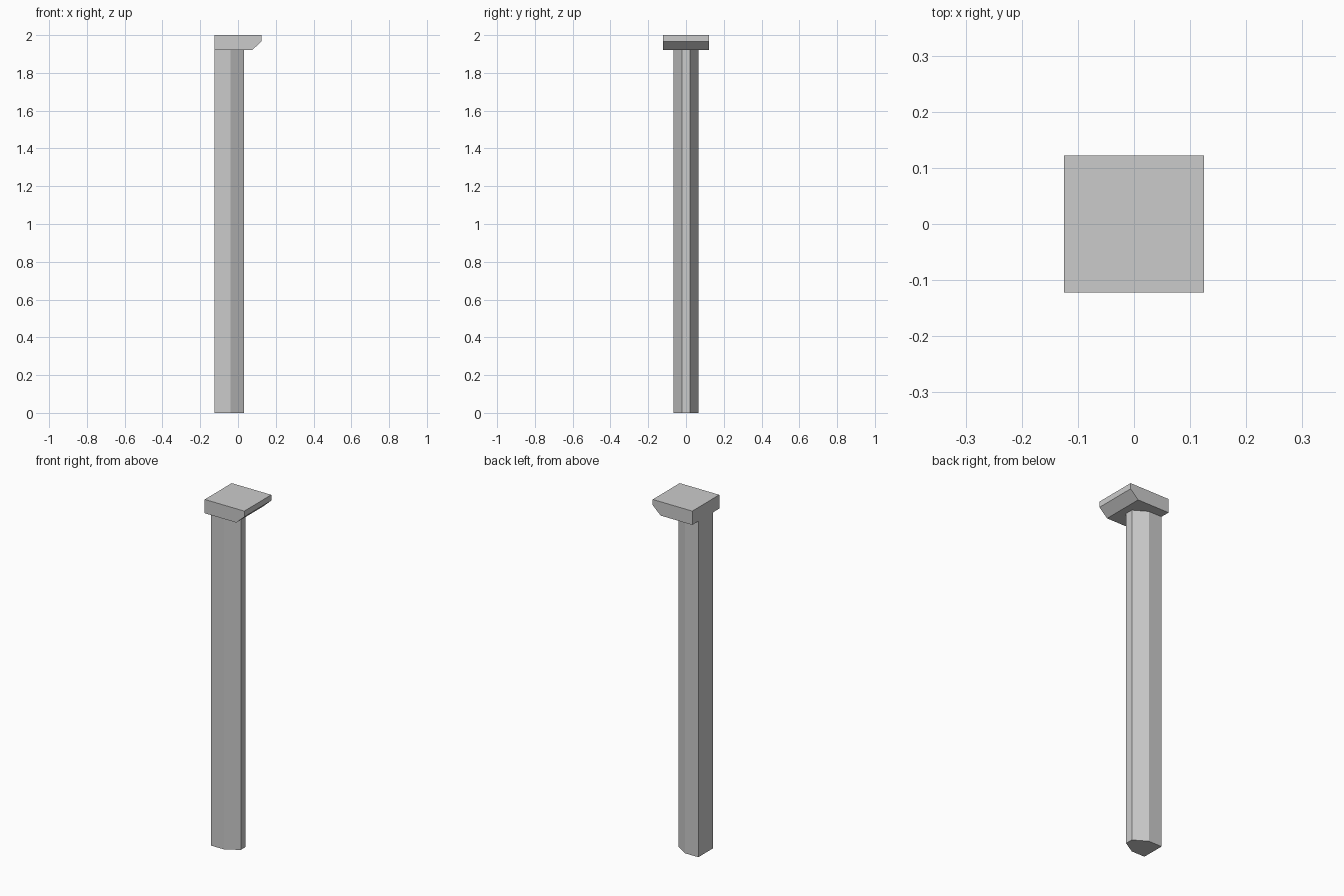
import bpy
import bmesh
from mathutils import Vector

if "Cube" in bpy.data.objects:
    bpy.data.objects.remove(bpy.data.objects["Cube"])


def prism(name, profile, direction):
    """Extrude a flat closed profile along a direction into a solid."""
    bm = bmesh.new()
    face = bm.faces.new([bm.verts.new(p) for p in profile])
    ext = bmesh.ops.extrude_face_region(bm, geom=[face], use_keep_orig=True)
    moved = [v for v in ext["geom"] if isinstance(v, bmesh.types.BMVert)]
    bmesh.ops.translate(bm, verts=moved, vec=Vector(direction))
    bmesh.ops.recalc_face_normals(bm, faces=bm.faces)
    mesh = bpy.data.meshes.new(name)
    bm.to_mesh(mesh)
    bm.free()
    obj = bpy.data.objects.new(name, mesh)
    bpy.context.collection.objects.link(obj)
    return obj


BACK = -0.125      # flat wall side, shared by shaft and cap
CAP_Z = 1.921      # underside of the cap
HALF_W = 0.122     # half width of the cap

# Shaft: half outline mirrored across y = 0, tapering towards +x
half = [(BACK, 0.067), (-0.041, 0.067), (0.033, 0.022)]
outline = half + [(x, -y) for x, y in reversed(half)]
prism("pilaster_shaft", [(x, y, 0) for x, y in outline], (0, 0, CAP_Z))

# Cap: side profile with a chamfered lower front edge
side = [(BACK, CAP_Z), (0.075, CAP_Z), (0.125, 1.967), (0.125, 2.0), (BACK, 2.0)]
prism("pilaster_cap", [(x, -HALF_W, z) for x, z in side], (0, 2 * HALF_W, 0))
